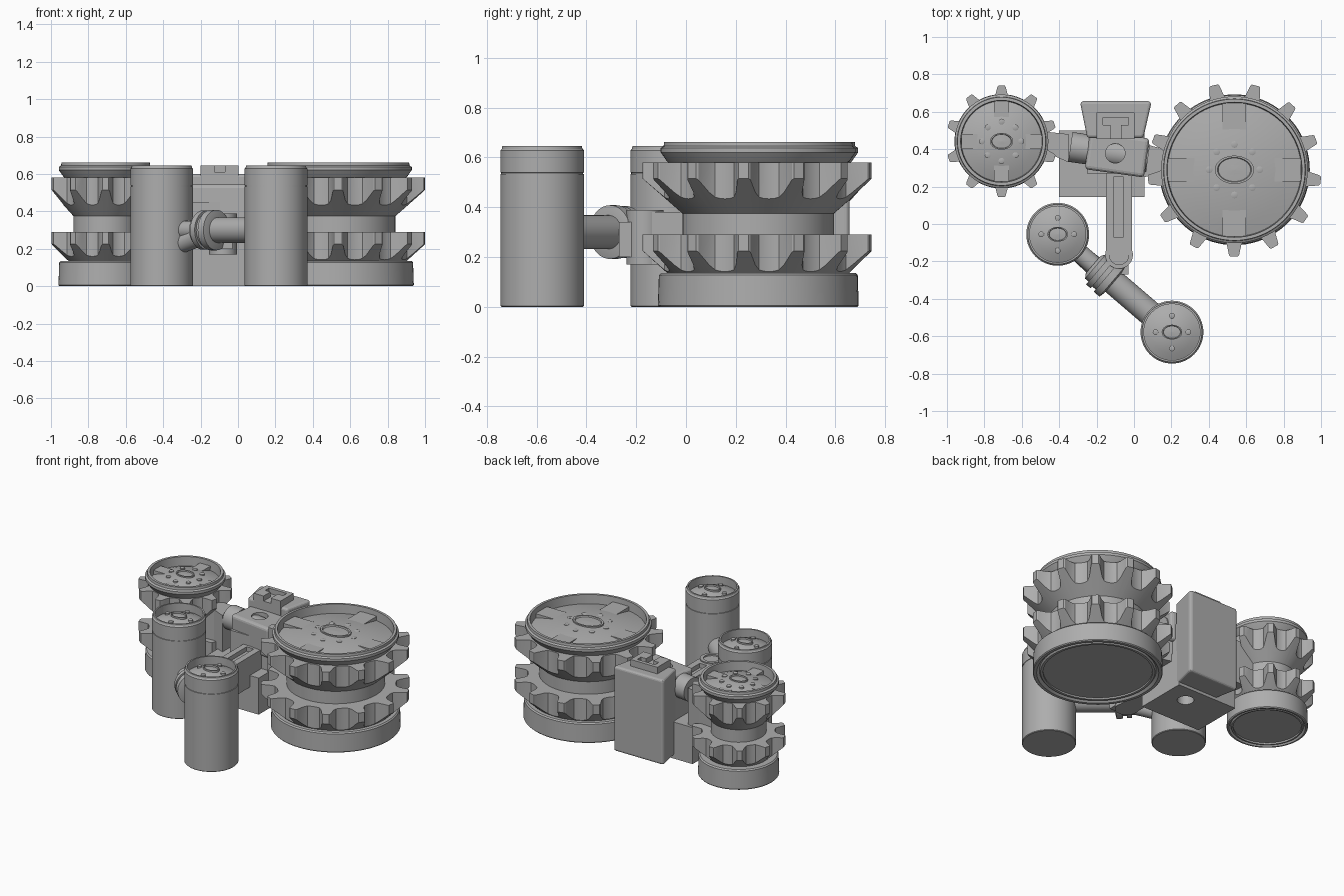
import bpy, bmesh, math
from mathutils import Vector, Matrix

cube = bpy.data.objects.get("Cube")
if cube:
    bpy.data.objects.remove(cube, do_unlink=True)

grey = bpy.data.materials.new("machine_grey")
grey.use_nodes = True
colour = (0.42, 0.42, 0.42, 1)
grey.diffuse_color = colour
grey.node_tree.nodes["Principled BSDF"].inputs["Base Color"].default_value = colour


def finish(name, bm, loc=(0, 0, 0), smooth=True):
    bmesh.ops.recalc_face_normals(bm, faces=bm.faces)
    mesh = bpy.data.meshes.new(name)
    bm.to_mesh(mesh)
    bm.free()
    mesh.materials.append(grey)
    ob = bpy.data.objects.new(name, mesh)
    ob.location = loc
    bpy.context.collection.objects.link(ob)
    if smooth:
        bpy.ops.object.select_all(action='DESELECT')
        ob.select_set(True)
        bpy.context.view_layer.objects.active = ob
        bpy.ops.object.shade_smooth_by_angle(angle=math.radians(32))
    return ob


def skin(bm, rings, caps=True):
    """Join equal-length rings of points into a tube."""
    loops = [[bm.verts.new(p) for p in ring] for ring in rings]
    n = len(loops[0])
    for a, b in zip(loops, loops[1:]):
        for i in range(n):
            j = (i + 1) % n
            bm.faces.new((a[i], a[j], b[j], b[i]))
    if caps:
        bm.faces.new(loops[0][::-1])
        bm.faces.new(loops[-1])


def lathe(name, profile, loc, sides=64, squash=1):
    bm = bmesh.new()
    turns = [math.tau * i / sides for i in range(sides)]
    skin(bm, [[(r * math.cos(t), squash * r * math.sin(t), z) for t in turns] for r, z in profile])
    return finish(name, bm, loc)


def prism(name, outline, z0, z1, bevel=0.0):
    bm = bmesh.new()
    skin(bm, [[(x, y, z) for x, y in outline] for z in (z0, z1)])
    ob = finish(name, bm, smooth=False)
    if bevel:
        mod = ob.modifiers.new("soft_edges", 'BEVEL')
        mod.width, mod.segments = bevel, 3
    return ob


def box(name, x0, x1, y0, y1, z0, z1, bevel=0.0):
    return prism(name, [(x0, y0), (x1, y0), (x1, y1), (x0, y1)], z0, z1, bevel)


def rod(name, a, b, steps, sides=40):
    """Stepped rod from a to b; steps are (fraction along, radius)."""
    a, b = Vector(a), Vector(b)
    ob = lathe(name, [(r, f * (b - a).length) for f, r in steps], a, sides)
    ob.rotation_mode = 'QUATERNION'
    ob.rotation_quaternion = (b - a).to_track_quat('Z', 'Y')
    return ob


def cut(target, cutter):
    mod = target.modifiers.new("cut", 'BOOLEAN')
    mod.operation, mod.object, mod.solver = 'DIFFERENCE', cutter, 'EXACT'
    cutter.hide_render = True
    cutter.hide_set(True)
    cutter.display_type = 'WIRE'


def cap_details(name, loc, hub, bolts, spread, z, bolt_r):
    """Oval hub ring and a circle of bolts on a domed cap."""
    x, y = loc
    lathe(name + "_hub", [(hub, z - .03), (hub, z + .008), (hub * .87, z + .008),
                          (hub * .82, z - .001), (.004, z + .003)], (x, y, 0), 40, .72)
    for i in range(bolts):
        t = math.tau * i / bolts
        lathe(name + "_bolt", [(bolt_r, z - .05), (bolt_r, z - .003), (bolt_r * .7, z - .001)],
              (x + spread * math.cos(t), y + spread * math.sin(t), 0), 16)


def sprocket(name, loc, tip, root, waist, teeth, phase, z0, r0, top):
    """Toothed ring with a conical underside."""
    pitch = math.tau / teeth
    shape = [(-.5, root), (-.38, root + .002), (-.28, root + .008), (-.2, root + .03),
             (-.12, tip - .006), (-.09, tip)]
    shape += [(-f, r) for f, r in reversed(shape[1:])]
    pts = [(phase + (k + f) * pitch, r) for k in range(teeth) for f, r in shape]
    slope = (top - .065 - z0) / (tip - r0)

    def ring(fr, fz):
        return [(fr(r) * math.cos(t), fr(r) * math.sin(t), fz(r)) for t, r in pts]
    bm = bmesh.new()
    skin(bm, [ring(lambda r: r0, lambda r: z0),
              ring(lambda r: r, lambda r: z0 + (r - r0) * slope),
              ring(lambda r: r, lambda r: top),
              ring(lambda r: waist, lambda r: top)])
    finish(name, bm, (*loc, 0))


def wheel(name, loc, base, rim, waist, tip, root, teeth, phase, hub, spread, bolt_r):
    x, y = loc
    # base drum with a recessed, grooved underside
    lathe(name + "_base", [(base * .8, .015), (base * .84, .015), (base * .84, .004), (base * .88, .004),
                           (base * .9, .015), (base * .94, 0), (base - .005, 0), (base, .006),
                           (base - .004, .127), (base - .012, .135), (waist, .135)], (x, y, 0), 80)
    lathe(name + "_waist", [(waist, .12), (waist, .6)], (x, y, 0), 80)
    sprocket(name + "_lower_teeth", loc, tip, root, waist, teeth, phase, .135, tip - .1, .29)
    sprocket(name + "_upper_teeth", loc, tip, root, waist, teeth, phase, .375, waist, .58)
    # flared rim around a domed cap
    inner = rim - .035
    dome = [(inner * f, .645 - .045 * f * f) for f in (1, .8, .6, .4, .2, .01)]
    lathe(name + "_rim", [(rim - .035, .575), (rim - .025, .585), (rim - .004, .615), (rim, .62),
                          (rim, .638), (rim - .012, .645), (rim - .014, .662), (inner + .004, .662)]
          + dome, (x, y, 0), 80)
    for i in range(4):
        t = math.tau * i / 4
        tab = box(name + "_tab", inner * .6, inner, -rim * .16, rim * .16, .59, .628)
        tab.matrix_world = Matrix.Translation((x, y, 0)) @ Matrix.Rotation(t, 4, 'Z')
    cap_details(name, loc, hub, 8, spread, .643, bolt_r)


wheel("large_wheel", (.537, .29), .403, .392, .305, .465, .372, 13, math.radians(20.5), .105, .135, .018)
wheel("small_wheel", (-.708, .442), .252, .25, .172, .298, .225, 10, math.radians(18), .062, .105, .016)

# Pair of upright canisters
for side, loc in (("front", (.203, -.578)), ("rear", (-.408, -.055))):
    dome = [(.15 * f, .63 - .04 * f * f) for f in (1, .75, .5, .25, .02)]
    lathe(side + "_canister", [(.164, 0), (.168, .004), (.168, .533), (.165, .534), (.165, .538),
                               (.168, .539), (.168, .628), (.162, .634), (.16, .645), (.15, .645)]
          + dome, (*loc, 0))
    cap_details(side + "_canister", loc, .055, 4, .088, .63, .015)

# Crossbar with collars joining the canisters
start, end = (-.408, -.055, .3), (.203, -.578, .3)
rod("crossbar", start, end, [(0, .05), (.42, .05), (.42, .068), (1, .068)])
rod("crossbar_collar", start, end, [(.31, .06), (.33, .085), (.36, .085), (.36, .105), (.4, .105),
                                    (.4, .092), (.43, .092), (.43, .108), (.48, .108), (.49, .075)])
rod("elbow", (-.36, -.1, .2), (-.2, -.235, .27), [(0, .045), (1, .055)])

# Forward arm with a slotted top and a round pivot
arm = box("forward_arm", -.15, -.012, -.165, .3, .17, .38)
cut(arm, box("arm_slot_cutter", -.11, -.055, -.07, .25, .35, .42))
lathe("arm_pivot", [(.074, .17), (.074, .388), (.052, .388), (.052, .378), (.01, .378)], (-.08, -.165, 0))
box("pivot_bracket", -.15, -.03, -.27, -.16, .2, .34)

# Central gearbox: base, housing and rear plate
base = box("base_block", -.4, .055, .145, .5, 0, .25)
body = box("gearbox_body", -.25, .05, .27, .5, .2, .45)
prism("rear_housing", [(-.25, .46), (.05, .46), (.09, .635), (.09, .657), (-.285, .657), (-.285, .635)],
      .02, .6, .015)
mount = box("top_mount", -.2, .004, .455, .595, .55, .645)
cut(mount, box("mount_bar_cutter", -.165, -.03, .53, .57, .61, .7))
cut(mount, box("mount_stem_cutter", -.125, -.07, .44, .54, .61, .7))

# Motor lying between the two wheels
rod("motor", (-.34, .412, .46), (.075, .352, .46), [(0, .06), (0, .08), (.22, .08), (.22, .074), (1, .074)])
cover = box("motor_cover", -.16, .16, -.105, .105, -.12, .085, .02)
cover.location = (-.09, .375, .46)
cover.rotation_euler = (0, 0, math.radians(-8))
hole = lathe("vertical_hole_cutter", [(.052, -.1), (.052, .8)], (-.1, .378, 0), 32)
for part in (base, body, cover):
    cut(part, hole)

# Links from the motor to each wheel
prism("large_wheel_link", [(.05, .25), (.16, .27), (.25, .27), (.25, .4), (.16, .4), (.05, .43)], .2, .46)
prism("small_wheel_link", [(-.56, .36), (-.44, .37), (-.35, .33), (-.35, .48), (-.44, .49), (-.56, .5)], .2, .5)
